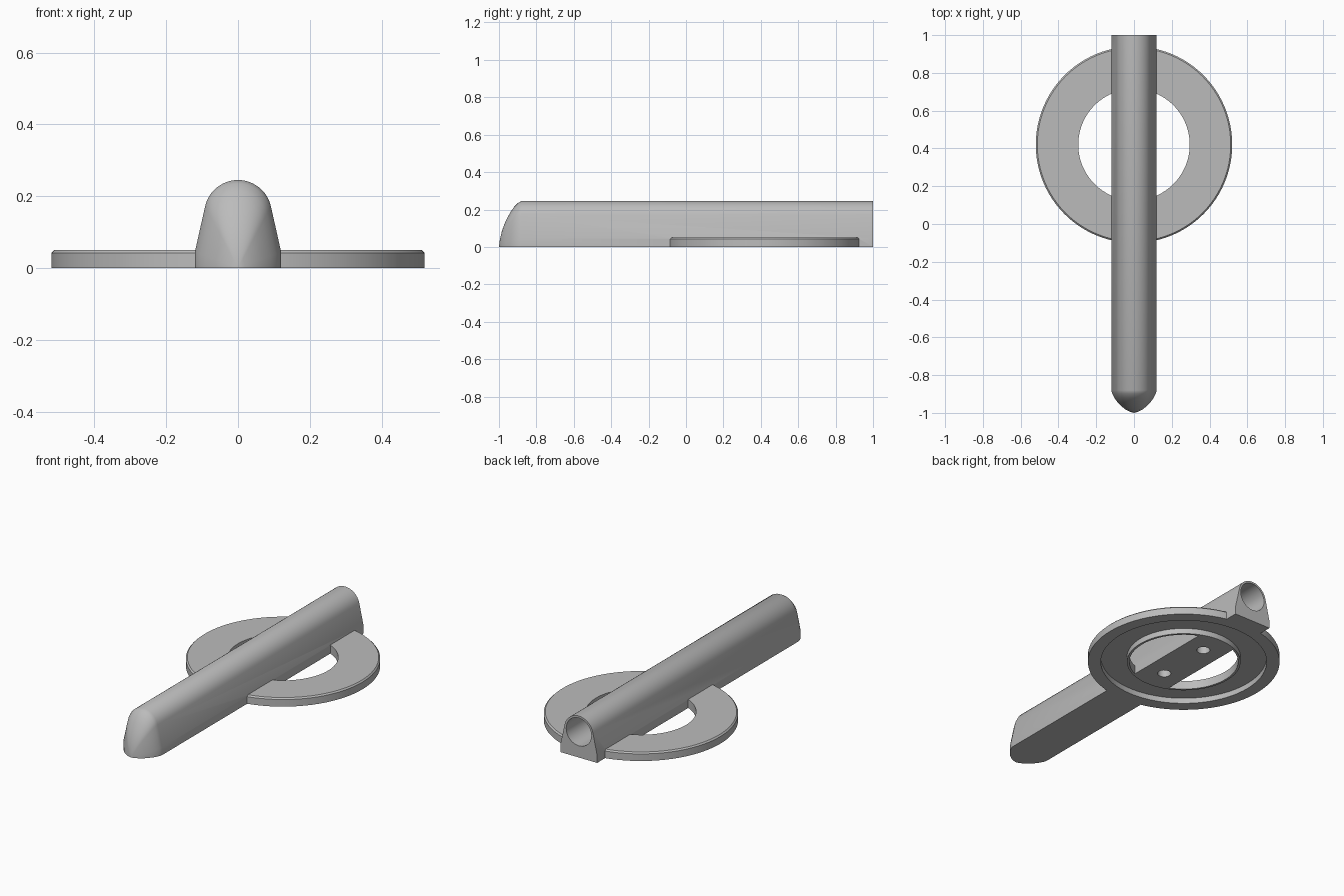
import bpy, bmesh, math

if "Cube" in bpy.data.objects:
    bpy.data.objects.remove(bpy.data.objects["Cube"])

grey = bpy.data.materials.new("grey")
grey.diffuse_color = (0.5, 0.5, 0.5, 1)
grey.use_nodes = True
grey.node_tree.nodes["Principled BSDF"].inputs["Base Color"].default_value = grey.diffuse_color
RING_Y = 0.42


def make_object(name, bm):
    bmesh.ops.recalc_face_normals(bm, faces=bm.faces)
    mesh = bpy.data.meshes.new(name)
    bm.to_mesh(mesh)
    bm.free()
    mesh.materials.append(grey)
    obj = bpy.data.objects.new(name, mesh)
    bpy.context.collection.objects.link(obj)
    return obj


def lathe(name, profile, y, segments=96):
    """Revolve a closed (radius, z) outline into a ring."""
    bm = bmesh.new()
    loops = []
    for i in range(segments):
        a = 2 * math.pi * i / segments
        loops.append([bm.verts.new((r * math.cos(a), y + r * math.sin(a), z))
                      for r, z in profile])
    n = len(profile)
    for i in range(segments):
        p, q = loops[i], loops[(i + 1) % segments]
        for j in range(n):
            k = (j + 1) % n
            bm.faces.new((p[j], q[j], q[k], p[k]))
    return make_object(name, bm)


def cylinder(name, radius, depth, location, along_y=False, segments=32):
    bm = bmesh.new()
    bmesh.ops.create_cone(bm, cap_ends=True, segments=segments,
                          radius1=radius, radius2=radius, depth=depth)
    obj = make_object(name, bm)
    obj.location = location
    if along_y:
        obj.rotation_euler.x = math.pi / 2
    return obj


def combine(target, tool, operation):
    mod = target.modifiers.new(operation, 'BOOLEAN')
    mod.operation = operation
    mod.solver = 'EXACT'
    mod.object = tool
    bpy.context.view_layer.objects.active = target
    bpy.ops.object.modifier_apply(modifier=mod.name)
    bpy.data.objects.remove(tool)


# Bar: round-topped section with tapering sides, drawn in to a pointed nose
R, CZ, TILT = 0.094, 0.151, math.radians(12.6)
section = [(0.12, 0), (0.12, 0.045)]
for i in range(25):
    a = TILT + (math.pi - 2 * TILT) * i / 24
    section.append((R * math.cos(a), CZ + R * math.sin(a)))
section += [(-0.12, 0.045), (-0.12, 0)]

stations = [(1.0, 1.0), (-0.88, 1.0), (-0.898, 0.96), (-0.92, 0.87),
            (-0.94, 0.75), (-0.965, 0.56), (-0.984, 0.35), (-0.995, 0.16)]
bm = bmesh.new()
rings = [[bm.verts.new((x * s, y, z * s)) for x, z in section] for y, s in stations]
for p, q in zip(rings, rings[1:]):
    for j in range(len(section)):
        k = (j + 1) % len(section)
        bm.faces.new((p[j], p[k], q[k], q[j]))
bm.faces.new(rings[0])
tip = bm.verts.new((0, -1, 0))
for j in range(len(section)):
    bm.faces.new((rings[-1][j], rings[-1][(j + 1) % len(section)], tip))
body = make_object("bar_with_ring", bm)

# Flat ring with a small chamfer on its upper outer edge
ring = lathe("ring", [(0.295, 0), (0.52, 0), (0.52, 0.042),
                      (0.512, 0.05), (0.295, 0.05)], RING_Y)
combine(body, ring, 'UNION')

# Circular groove on the underside
groove = lathe("groove_cutter", [(0.308, -0.05), (0.45, -0.05),
                                 (0.45, 0.032), (0.308, 0.032)], RING_Y)
combine(body, groove, 'DIFFERENCE')

# Long bore from the back end
bore = cylinder("bore_cutter", 0.082, 1.95, (0, 0.125, CZ), along_y=True, segments=48)
combine(body, bore, 'DIFFERENCE')

# Three holes in the underside, opening into the bore
for i in (-1, 0, 1):
    hole = cylinder("hole_cutter", 0.036, 0.2, (0, RING_Y + 0.165 * i, 0.01))
    combine(body, hole, 'DIFFERENCE')

bpy.ops.object.select_all(action='DESELECT')
body.select_set(True)
bpy.context.view_layer.objects.active = body
bpy.ops.object.shade_smooth_by_angle(angle=math.radians(30))
